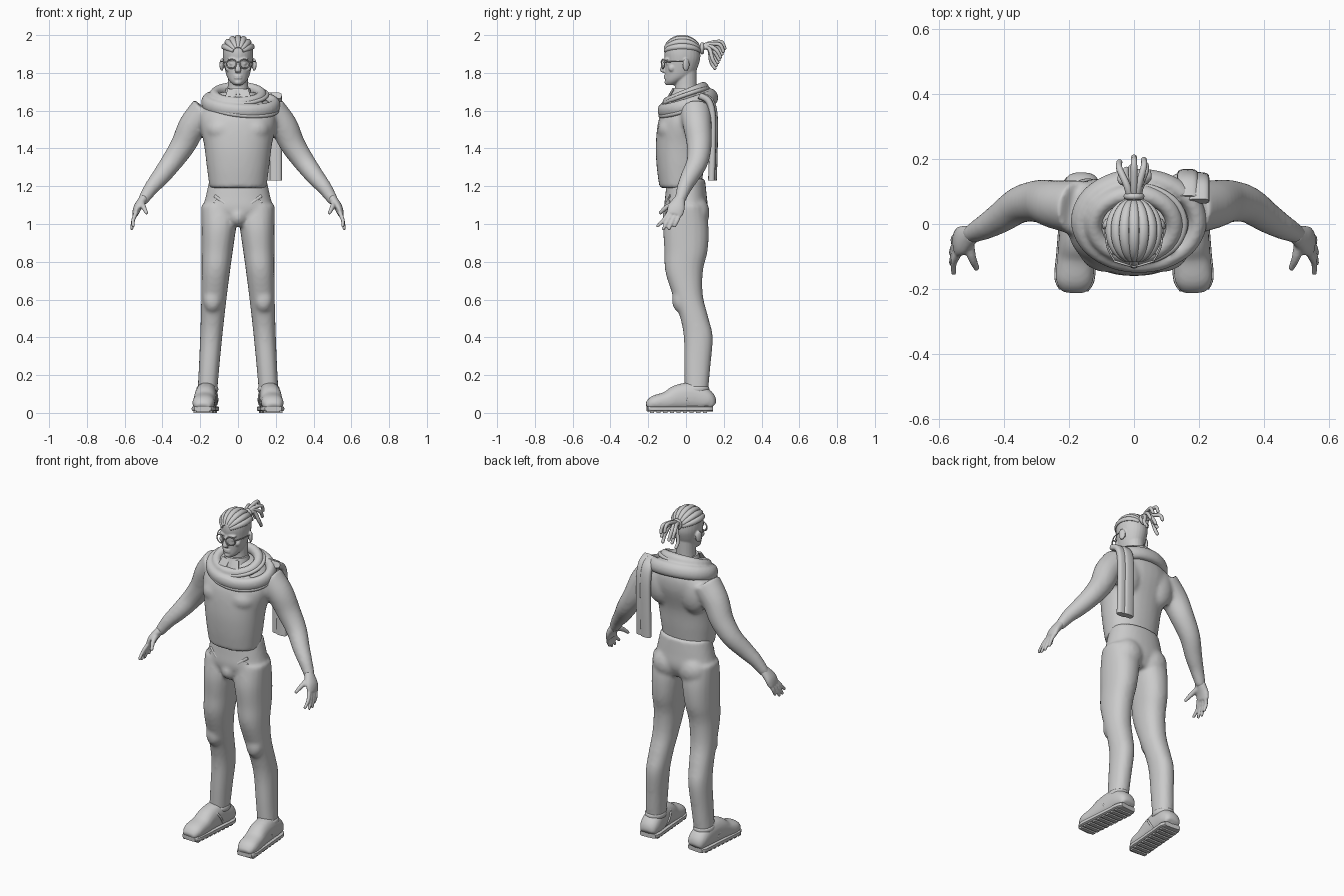
import bpy, bmesh, math
from mathutils import Vector, Matrix

if "Cube" in bpy.data.objects:
    bpy.data.objects.remove(bpy.data.objects["Cube"])

clay = bpy.data.materials.new("light_grey")
clay.use_nodes = True
clay.diffuse_color = (.6, .6, .6, 1)
clay.node_tree.nodes["Principled BSDF"].inputs["Base Color"].default_value = clay.diffuse_color


def smooth_path(points, closed, steps=5):
    """Resample tuples of any length with a Catmull-Rom curve."""
    knots, count, result = [Vector(p) for p in points], len(points), []
    for i in range(count if closed else count - 1):
        near = [i + k for k in (-1, 0, 1, 2)]
        a, b, c, d = (knots[k % count if closed else max(0, min(count - 1, k))] for k in near)
        for k in range(steps):
            t = k / steps
            curve = (2 * a - 5 * b + 4 * c - d) * t * t + (3 * b - a - 3 * c + d) * t ** 3
            result.append(b + ((c - a) * t + curve) / 2)
    return result if closed else result + [knots[-1]]


def signed_power(value, power):
    return math.copysign(abs(value) ** power, value)


def loft(bm, points, side=(1, 0, 0), level=False, closed=False, sides=20, power=1):
    """Skin rings given as (x, y, z, radius along side, other radius)."""
    path = smooth_path(points, closed)
    count, rings = len(path), []
    for i, point in enumerate(path):
        before = path[(i - 1) % count if closed else max(i - 1, 0)]
        after = path[(i + 1) % count if closed else min(i + 1, count - 1)]
        tangent = Vector((0, 0, 1)) if level else Vector((after - before)[:3]).normalized()
        across = Vector(side) - tangent * tangent.dot(Vector(side))
        across.normalize()
        other = tangent.cross(across)
        ring = []
        for k in range(sides):
            angle = math.tau * k / sides
            offset = across * point[3] * signed_power(math.cos(angle), power)
            offset += other * point[4] * signed_power(math.sin(angle), power)
            ring.append(bm.verts.new(Vector(point[:3]) + offset))
        rings.append(ring)
    for i in range(count if closed else count - 1):
        low, high = rings[i], rings[(i + 1) % count]
        for k in range(sides):
            bm.faces.new((low[k], low[(k + 1) % sides], high[(k + 1) % sides], high[k]))
    if not closed:
        bm.faces.new(rings[0][::-1])
        bm.faces.new(rings[-1])


def column(bm, rings, **options):
    """Upright loft on the centre plane from (z, y, half width, half depth)."""
    loft(bm, [(0, y, z, width, depth) for z, y, width, depth in rings], level=True, **options)


def tube(bm, points, start, end, sides=10):
    """Round tube tapering from start radius to end radius, with a round tip."""
    last = len(points) - 1
    radii = [start + (end - start) * i / last for i in range(last + 1)]
    loft(bm, [(*p, r, r) for p, r in zip(points, radii)], side=(.6, .7, .4), sides=sides)
    ball(bm, points[-1], (end, end, end))


def hoop(bm, centre, across, up, thick, thin):
    """Closed elliptical roll; thick is measured along the axis of the hoop."""
    centre, across, up = Vector(centre), Vector(across), Vector(up)
    turns = [math.tau * k / 10 for k in range(10)]
    points = [centre + across * math.cos(w) + up * math.sin(w) for w in turns]
    loft(bm, [(*p, thick, thin) for p in points], side=across.cross(up).normalized(),
         closed=True, sides=14)


def ball(bm, centre, radii, turn=0):
    """Ellipsoid, turned about the vertical by some degrees."""
    matrix = Matrix.Translation(centre) @ Matrix.Rotation(math.radians(turn), 4, "Z")
    bmesh.ops.create_uvsphere(bm, u_segments=20, v_segments=12, radius=1,
                              matrix=matrix @ Matrix.Diagonal((*radii, 1)))


def build(name, bm, mirror=False, voxel=0, relax=4):
    """Make the object; a voxel size fuses overlapping volumes into one skin."""
    bmesh.ops.recalc_face_normals(bm, faces=bm.faces[:])
    mesh = bpy.data.meshes.new(name)
    bm.to_mesh(mesh)
    bm.free()
    mesh.materials.append(clay)
    part = bpy.data.objects.new(name, mesh)
    bpy.context.collection.objects.link(part)
    if mirror:
        part.modifiers.new("mirror", 'MIRROR').use_mirror_merge = False
    if voxel:
        fuse = part.modifiers.new("fuse", 'REMESH')
        fuse.mode, fuse.voxel_size, fuse.use_smooth_shade = 'VOXEL', voxel, True
        part.modifiers.new("relax", 'SMOOTH').iterations = relax
    bpy.context.view_layer.objects.active = part
    part.select_set(True)
    bpy.ops.object.shade_smooth_by_angle(angle=math.radians(40))
    part.select_set(False)


# Shirt with bare arms
bm = bmesh.new()
column(bm, [(1.19, -.03, .15, .11), (1.3, -.03, .165, .125), (1.42, -.025, .18, .135),
            (1.55, 0, .205, .145), (1.64, .02, .17, .12), (1.7, .015, .085, .075)],
       sides=32, power=.9)
for s in (-1, 1):
    ball(bm, (s * .08, -.08, 1.5), (.09, .07, .07))
    ball(bm, (s * .11, .08, 1.54), (.09, .06, .12))
    tube(bm, [(s * x, y, z) for x, y, z in [(.17, .05, 1.6), (.24, .06, 1.52), (.29, .07, 1.42),
         (.35, .06, 1.33), (.41, .02, 1.25), (.46, -.01, 1.19), (.5, -.03, 1.13)]],
         .085, .03, sides=20)
build("shirt_and_arms", bm, voxel=.011, relax=6)

# Hands
bm = bmesh.new()
loft(bm, [(.495, -.03, 1.14, .027, .025), (.53, -.05, 1.09, .045, .022),
          (.545, -.06, 1.05, .043, .016)], side=(0, 1, 0))
for i in range(4):
    knuckle, tip = .02 * i - .09, .03 * i - .15
    reach = .015 if i in (1, 2) else 0
    tube(bm, [(.54, knuckle, 1.06), (.555, (knuckle + tip) / 2, 1.02),
              (.555 + reach / 2, tip, .99 - reach)], .012, .009)
tube(bm, [(.51, -.05, 1.11), (.5, -.1, 1.09), (.485, -.135, 1.06)], .018, .01)
build("hand", bm, mirror=True, voxel=.0055, relax=3)

# Trousers, legs leaning outward and narrowing by rule
bm = bmesh.new()
column(bm, [(1.24, 0, .15, .1), (1.15, 0, .17, .11), (1.07, 0, .185, .115), (1, 0, .15, .085)],
       sides=32, power=.9)
ball(bm, (0, -.07, 1.04), (.05, .055, .055))
for s in (-1, 1):
    ball(bm, (s * .085, .06, 1.06), (.085, .065, .085))
    ball(bm, (s * .135, -.03, .6), (.05, .045, .07))
    leg = [(1.1, 0, .1), (.98, 0, .12), (.86, 0, .115), (.75, -.01, .1), (.62, .01, .08),
           (.5, .045, .075), (.4, .065, .077), (.25, .06, .07), (.11, .055, .062)]
    loft(bm, [(s * (.17 - .07 * z), y, z, .052 + .042 * z * z, depth) for z, y, depth in leg],
         level=True, power=.9)
build("trousers", bm, voxel=.011, relax=5)

# Slanted pocket tabs and trouser cuffs
bm = bmesh.new()
for z in (1.1, 1.13):
    loft(bm, [(.07, -.105, z - .02, .004, .008), (.125, -.085, z + .02, .004, .008)],
         side=(0, 1, 0), sides=8)
build("pocket_tab", bm, mirror=True)
bm = bmesh.new()
hoop(bm, (.162, .056, .125), (.05, 0, 0), (0, .06, 0), .016, .008)
build("trouser_cuff", bm, mirror=True)

# Shoes and flat soles share one heel-to-toe profile of half heights
last_shape = [(.14, .025), (.11, .055), (.04, .075), (-.04, .07), (-.1, .052), (-.17, .04), (-.205, .02)]
shoe, sole = bmesh.new(), bmesh.new()
loft(shoe, [(.17 - .08 * y, y, h + .01, min(.058, h + .02), h) for y, h in last_shape], power=.85)
loft(shoe, [(.163, .055, .05, .05, .06), (.163, .045, .155, .046, .055)], level=True)
ball(shoe, (.163, .125, .045), (.035, .022, .02))
build("shoe", shoe, mirror=True, voxel=.008)
loft(sole, [(.17 - .08 * y, y, .022, min(.062, h + .025), .014) for y, h in last_shape], power=.4)
for i in range(9):
    y = .035 * i - .18
    tread = Matrix.Translation((.17 - .08 * y, y, .008))
    bmesh.ops.create_cube(sole, size=1, matrix=tread @ Matrix.Diagonal((.1, .022, .016, 1)))
build("sole", sole, mirror=True)
bm = bmesh.new()
hoop(bm, (.167, 0, .08), (.056, 0, 0), (0, -.04, .06), .006, .006)
build("shoe_strap", bm, mirror=True)

# Scarf: two tilted coils round the shoulders and neck
bm = bmesh.new()
hoop(bm, (.015, .01, 1.635), (.18, 0, -.01), (0, .13, .04), .042, .03)
hoop(bm, (0, 0, 1.68), (.125, 0, 0), (0, .095, .04), .034, .028)
build("scarf", bm, voxel=.0075, relax=3)

# Raised folds along the coils
bm = bmesh.new()
hoop(bm, (.015, .01, 1.625), (.195, 0, -.02), (0, .145, .05), .012, .012)
hoop(bm, (.01, 0, 1.675), (.145, 0, .01), (0, .115, .04), .011, .011)
build("scarf_fold", bm)

# Scarf tail hanging down the back in two strips
bm = bmesh.new()
for x, shift in ((.165, .01), (.2, 0)):
    tail = [(.07, 1.68), (.12, 1.65), (.14, 1.57), (.14, 1.4), (.135, 1.23)]
    loft(bm, [(x, y + shift, z, .032, .018) for y, z in tail], power=.7)
build("scarf_tail", bm)

# Shirt collar with two pointed flaps
bm = bmesh.new()
column(bm, [(1.665, -.015, .08, .08), (1.7, -.01, .07, .07), (1.72, -.01, .064, .062)])
for s in (-1, 1):
    loft(bm, [(s * .03, -.07, 1.71, .025, .006), (s * .045, -.105, 1.65, .03, .006)], power=.6)
build("collar", bm)

# Head and neck
bm = bmesh.new()
column(bm, [(1.66, 0, .068, .065), (1.72, 0, .055, .058), (1.83, 0, .055, .057)])
column(bm, [(1.735, -.08, .02, .022), (1.755, -.063, .043, .047), (1.79, -.035, .062, .076),
            (1.86, -.02, .077, .092), (1.91, -.02, .081, .095), (1.95, -.02, .074, .085),
            (1.98, -.02, .045, .05)], sides=28)
column(bm, [(1.87, -.108, .008, .008), (1.815, -.125, .016, .013), (1.8, -.11, .012, .008)])
for s in (-1, 1):
    ball(bm, (s * .03, -.103, 1.872), (.026, .011, .008), s * 15)
    ball(bm, (s * .03, -.095, 1.849), (.015, .012, .009))
    ball(bm, (s * .05, -.075, 1.825), (.018, .018, .02))
    ball(bm, (s * .086, 0, 1.843), (.01, .02, .034), s * 25)
for z in (1.773, 1.784):
    ball(bm, (0, -.107, z), (.022, .01, .006))
ball(bm, (0, -.1, 1.75), (.02, .014, .014))
build("head", bm, voxel=.0045, relax=3)

# Braids running back over the skull like meridians
bm = bmesh.new()
for i in range(-3, 4):
    lean = math.radians(22 * i)
    braid = []
    for k in range(1, 10):
        turn = math.pi * k / 10
        lift, width = .083 * math.sin(turn), .007 + .009 * math.sin(turn)
        braid.append((math.sin(lean) * lift, -.02 - .096 * math.cos(turn),
                      1.907 + math.cos(lean) * lift, width, width * .7))
    loft(bm, braid, side=(math.cos(lean), 0, -math.sin(lean)), sides=10)
build("braids", bm)

# Tied locks fanning out behind the head
bm = bmesh.new()
hoop(bm, (0, .085, 1.93), (.022, 0, 0), (0, 0, .022), .01, .01)
for i in range(8):
    x, drop = .045 * math.sin(i * 2.4), .015 * i
    y, z = .205 - drop / 2, 1.93 - drop
    tube(bm, [(x / 5, .07, 1.93), (x / 2, .12, 1.955 - drop / 4), (x, y - .02, z + .035), (x, y, z)],
         .012, .009)
build("hair_locks", bm)

# Round spectacles
bm = bmesh.new()
hoop(bm, (.035, -.122, 1.848), (.026, .008, 0), (0, 0, .024), .0035, .0035)
tube(bm, [(.06, -.113, 1.855), (.082, -.07, 1.86), (.09, 0, 1.86)], .003, .003)
tube(bm, [(.01, -.128, 1.853), (0, -.132, 1.858)], .003, .003)
build("spectacles", bm, mirror=True)
